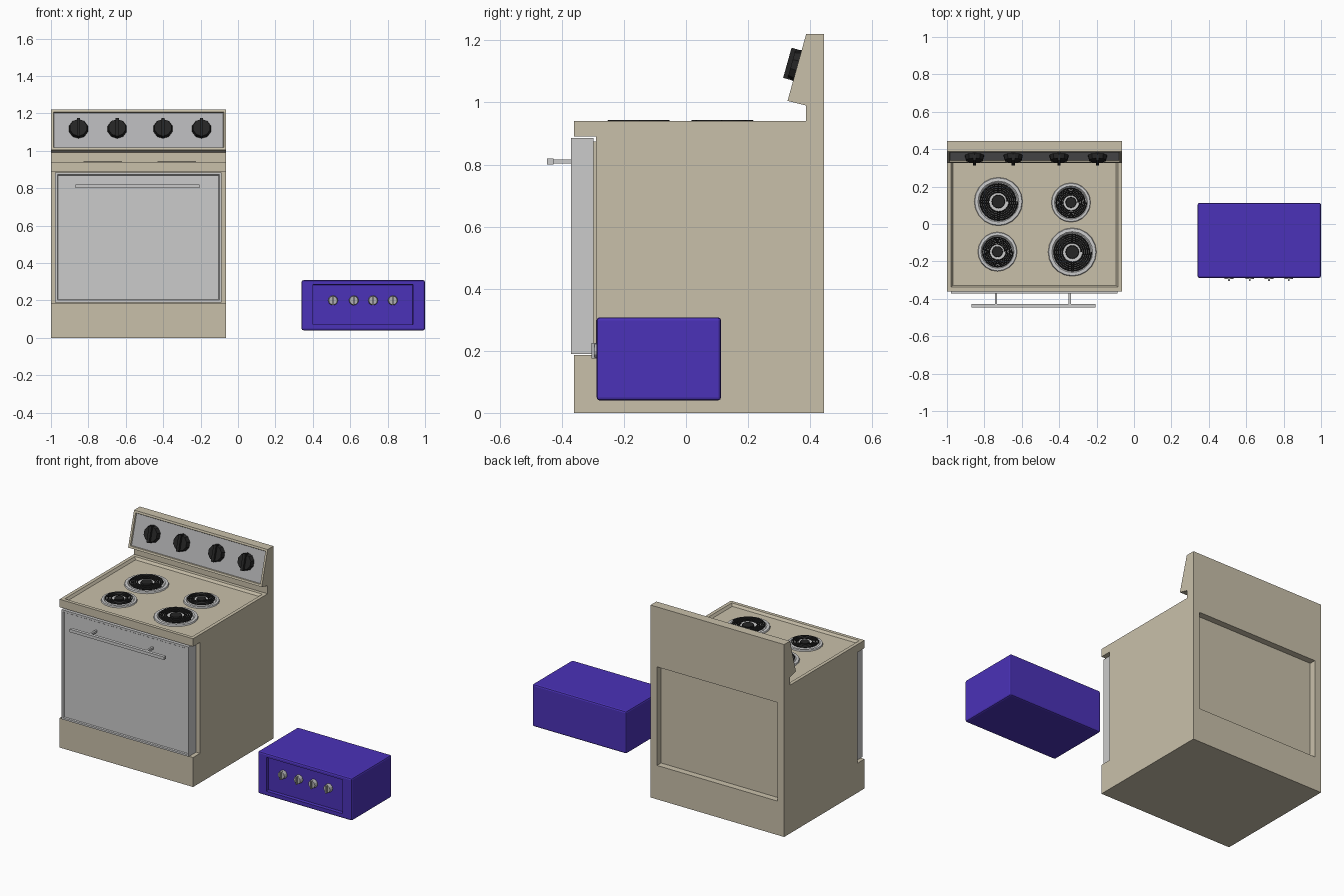
import bpy, bmesh, math
from mathutils import Matrix, Vector

if "Cube" in bpy.data.objects:
    bpy.data.objects.remove(bpy.data.objects["Cube"])


def material(name, rgb):
    m = bpy.data.materials.new(name)
    m.diffuse_color = (*rgb, 1)
    m.use_nodes = True
    m.node_tree.nodes["Principled BSDF"].inputs["Base Color"].default_value = m.diffuse_color
    return m


BEIGE = material("beige", (0.584, 0.527, 0.402))
BLACK = material("black", (0.018, 0.018, 0.018))
PURPLE = material("purple", (0.07, 0.032, 0.48))
STEEL = material("steel", (0.45, 0.45, 0.46))


def link(name, data, *mats):
    ob = bpy.data.objects.new(name, data)
    bpy.context.collection.objects.link(ob)
    for m in mats:
        data.materials.append(m)
    return ob


def finish(name, bm, *mats):
    bmesh.ops.recalc_face_normals(bm, faces=bm.faces)
    me = bpy.data.meshes.new(name)
    bm.to_mesh(me)
    bm.free()
    return link(name, me, *mats)


def add_box(bm, lo, hi):
    lo, hi = Vector(lo), Vector(hi)
    m = Matrix.Translation((lo + hi) / 2) @ Matrix.Diagonal((*(hi - lo), 1))
    bmesh.ops.create_cube(bm, size=1, matrix=m)


def nearest_face(bm, p):
    p = Vector(p)
    return min(bm.faces, key=lambda f: (f.calc_center_median() - p).length)


def inset(bm, face, thickness, depth=0):
    bmesh.ops.inset_individual(bm, faces=[face], thickness=thickness, depth=depth,
                               use_even_offset=True)


# stove body: side profile (y, z) extruded across x
X0, X1 = -1.0, -0.063
XC = (X0 + X1) / 2
PROFILE = [(-0.36, 0), (0.445, 0), (0.445, 0.17), (0.445, 0.885), (0.445, 1.22),
           (0.387, 1.22), (0.327, 1.005), (0.387, 0.99), (0.387, 0.94), (-0.36, 0.94),
           (-0.36, 0.89), (-0.29, 0.89), (-0.29, 0.187), (-0.36, 0.187)]
bm = bmesh.new()
side = bm.faces.new([bm.verts.new((X0, y, z)) for y, z in PROFILE])
ext = bmesh.ops.extrude_face_region(bm, geom=[side])["geom"]
bmesh.ops.translate(bm, vec=(X1 - X0, 0, 0),
                    verts=[v for v in ext if isinstance(v, bmesh.types.BMVert)])
bmesh.ops.recalc_face_normals(bm, faces=bm.faces)
top = nearest_face(bm, (XC, 0.013, 0.94))
back = nearest_face(bm, (XC, 0.445, 0.53))
panel = nearest_face(bm, (XC, 0.357, 1.11))
inset(bm, top, 0.022)
inset(bm, top, 0.01, -0.015)
inset(bm, back, 0.045)
inset(bm, back, 0.0005, -0.04)
inset(bm, panel, 0.013)
inset(bm, panel, 0.003, -0.008)
panel.material_index = 1
finish("stove_body", bm, BEIGE, STEEL)

# oven door with a shallow framed front, and its seal behind
bm = bmesh.new()
add_box(bm, (-0.978, -0.371, 0.19), (-0.087, -0.298, 0.885))
bmesh.ops.recalc_face_normals(bm, faces=bm.faces)
f = nearest_face(bm, (-0.53, -0.371, 0.54))
inset(bm, f, 0.012)
inset(bm, f, 0.004, -0.006)
finish("oven_door", bm)
bm = bmesh.new()
add_box(bm, (-0.97, -0.3, 0.2), (-0.095, -0.288, 0.875))
finish("door_seal", bm, BEIGE)

# door handle
bm = bmesh.new()
add_box(bm, (-0.87, -0.447, 0.8), (-0.207, -0.427, 0.819))
for x in (-0.738, -0.343):
    add_box(bm, (x - 0.006, -0.43, 0.803), (x + 0.006, -0.36, 0.816))
finish("door_handle", bm)


# knobs: faceted base plus a raised grip bar
def knob(name, loc, angle, r, base, grip, sides, mat):
    bm = bmesh.new()
    bmesh.ops.create_cone(bm, cap_ends=True, segments=sides, radius1=r, radius2=r * 0.88,
                          depth=base, matrix=Matrix.Translation((0, 0, base / 2)))
    add_box(bm, (-r * 0.17, -r * 0.95, base * 0.3), (r * 0.17, r * 0.95, base + grip))
    ob = finish(name, bm, mat)
    ob.location = loc
    ob.rotation_euler.x = angle


TILT = math.atan2(0.215, 0.06)
for i, x in enumerate((-0.853, -0.646, -0.401, -0.195)):
    knob(f"stove_knob_{i + 1}", (x, 0.365, 1.117), TILT, 0.053, 0.026, 0.014, 10, BLACK)
for i, x in enumerate((0.508, 0.619, 0.722, 0.828)):
    knob(f"box_knob_{i + 1}", (x, -0.27, 0.2), math.pi / 2, 0.026, 0.024, 0.01, 12, STEEL)


# burners: drip pan, spiral coil and centre cap
def burner(i, x, y, r):
    n, floor = 20, 0.925
    bm = bmesh.new()
    rings = []
    for k, h in ((1.22, 0), (1.19, 0.008), (1.03, 0.009), (0.96, 0.003), (0.3, 0.002)):
        rings.append([bm.verts.new((x + r * k * math.cos(a), y + r * k * math.sin(a), floor + h))
                      for a in (2 * math.pi * j / n for j in range(n))])
    for a, b in zip(rings, rings[1:]):
        for j in range(n):
            bm.faces.new((a[j], a[(j + 1) % n], b[(j + 1) % n], b[j]))
    bm.faces.new(rings[-1])
    finish(f"drip_pan_{i}", bm)

    turns, seg = 5, 24
    tube = r * 0.042
    cu = bpy.data.curves.new(f"coil_{i}", "CURVE")
    cu.dimensions = "3D"
    cu.bevel_depth = tube
    cu.bevel_resolution = 1
    cu.use_fill_caps = True
    sp = cu.splines.new("POLY")
    sp.points.add(turns * seg)
    for j, p in enumerate(sp.points):
        a = 2 * math.pi * j / seg
        q = r * (0.46 + 0.5 * j / (turns * seg))
        p.co = (x + q * math.cos(a), y + q * math.sin(a), 0.944 - tube, 1)
    link(f"coil_{i}", cu, BLACK)

    bm = bmesh.new()
    bmesh.ops.create_cone(bm, cap_ends=True, segments=16, radius1=r * 0.34, radius2=r * 0.32,
                          depth=0.014, matrix=Matrix.Translation((x, y, 0.934)))
    finish(f"coil_cap_{i}", bm, BLACK)


for i, b in enumerate(((-0.725, 0.12, 0.106), (-0.337, 0.115, 0.086),
                       (-0.73, -0.148, 0.086), (-0.33, -0.15, 0.106))):
    burner(i + 1, *b)

# purple box: bevelled shell with a recessed front
bm = bmesh.new()
add_box(bm, (0.34, -0.288, 0.04), (1.0, 0.113, 0.308))
bmesh.ops.bevel(bm, geom=bm.edges[:], offset=0.01, segments=2, profile=0.5, affect="EDGES")
bmesh.ops.recalc_face_normals(bm, faces=bm.faces)
f = nearest_face(bm, (0.67, -0.288, 0.174))
inset(bm, f, 0.005)
for v in f.verts:
    v.co.x = 0.40 if v.co.x < 0.67 else 0.936
    v.co.z = 0.07 if v.co.z < 0.174 else 0.285
inset(bm, f, 0.002, -0.02)
finish("box_shell", bm, PURPLE)
